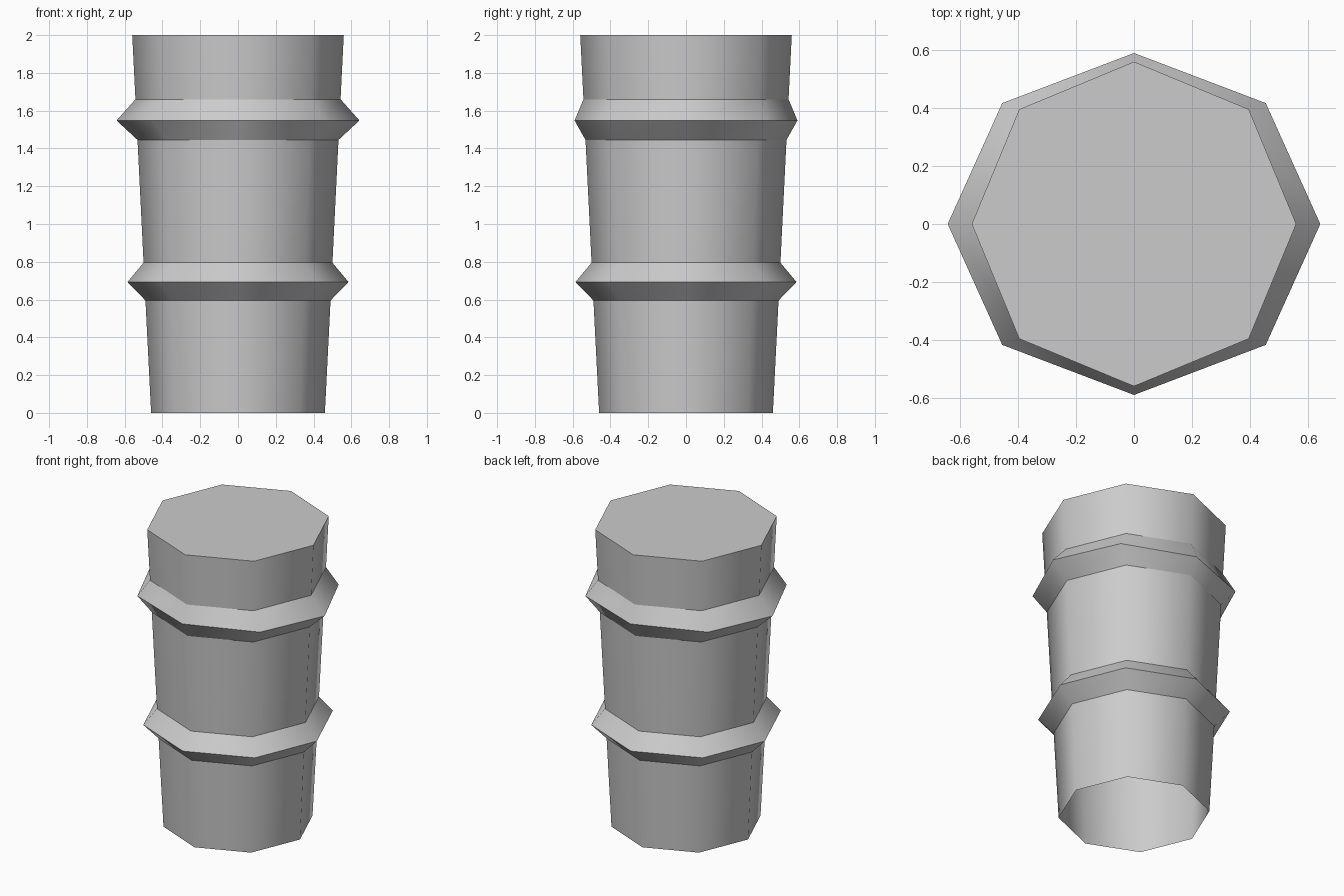
import bpy, bmesh
from math import cos, sin, tau

cube = bpy.data.objects.get("Cube")
if cube:
    bpy.data.objects.remove(cube)

SIDES = 8

# Plain grey material
grey = bpy.data.materials.new("plain_grey")
grey.use_nodes = True
colour = (0.6, 0.6, 0.6, 1)
grey.diffuse_color = colour
grey.node_tree.nodes["Principled BSDF"].inputs["Base Color"].default_value = colour

# Profile of the flaring column and its two collars: x radius, y radius, height
profile = [
    (0.46, 0.46, 0),
    (0.49, 0.49, 0.595),
    (0.585, 0.585, 0.693),
    (0.50, 0.50, 0.795),
    (0.532, 0.532, 1.445),
    (0.643, 0.59, 1.548),
    (0.543, 0.543, 1.66),
    (0.56, 0.56, 2),
]

# Octagonal shell, open underneath and capped on top
bm = bmesh.new()
rings = [[bm.verts.new((rx * cos(tau * i / SIDES), ry * sin(tau * i / SIDES), z))
          for i in range(SIDES)] for rx, ry, z in profile]
for low, high in zip(rings, rings[1:]):
    for i in range(SIDES):
        j = (i + 1) % SIDES
        bm.faces.new((low[i], low[j], high[j], high[i])).smooth = True
bm.faces.new(rings[-1])

# Rounded shading around the column, crisp edges along each level
for edge in bm.edges:
    a, b = edge.verts
    edge.smooth = abs(a.co.z - b.co.z) > 0.01

mesh = bpy.data.meshes.new("ringed_column")
bm.to_mesh(mesh)
bm.free()
mesh.materials.append(grey)
column = bpy.data.objects.new("ringed_column", mesh)
bpy.context.collection.objects.link(column)
